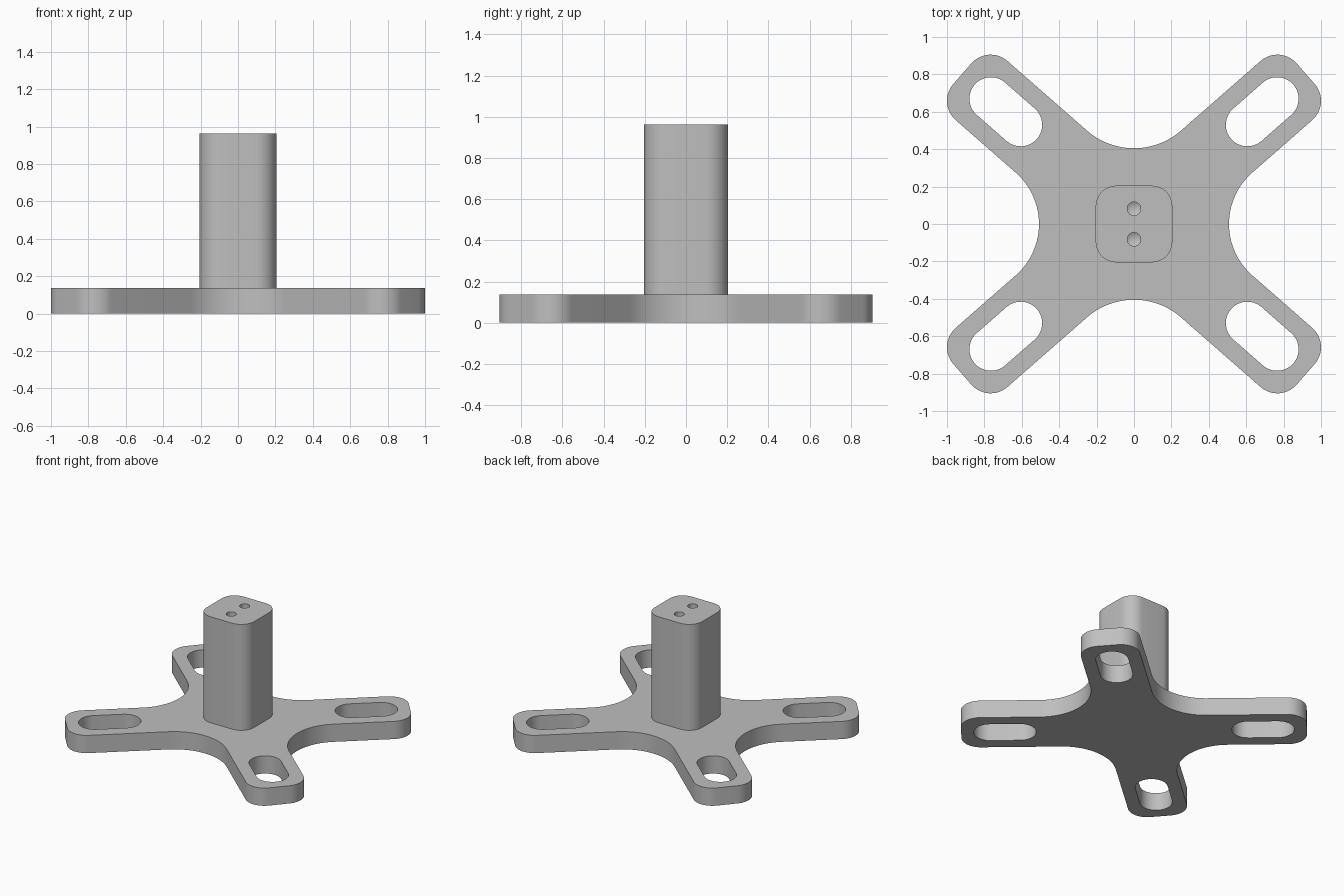
import bpy, bmesh
from math import radians, sin, cos, pi
from mathutils import Vector

if "Cube" in bpy.data.objects:
    bpy.data.objects.remove(bpy.data.objects["Cube"])

grey = bpy.data.materials.new("plain grey")
grey.use_nodes = True
grey.diffuse_color = (0.52, 0.52, 0.52, 1)
grey.node_tree.nodes["Principled BSDF"].inputs["Base Color"].default_value = grey.diffuse_color

ARM = radians(41.2)          # direction of the arms
HALF = 0.21                  # half width of an arm
REACH = 1.22                 # centre to arm end
THICK = 0.138                # plate thickness
TOP = 0.963                  # height of the post


def arc(centre, r, start, end, n=16):
    return [Vector((centre[0] + r * cos(t), centre[1] + r * sin(t)))
            for t in (start + (end - start) * i / n for i in range(n + 1))]


def on_arm(u, v):
    """Point u along the arm and v across it."""
    return (u * cos(ARM) - v * sin(ARM), u * sin(ARM) + v * cos(ARM))


def prism(name, outline, z0, z1, tip=0):
    """Extruded outline, with an optional pointed bottom."""
    bm = bmesh.new()
    base = bm.faces.new([bm.verts.new((p[0], p[1], z0)) for p in outline])
    up = bmesh.ops.extrude_face_region(bm, geom=[base], use_keep_orig=True)["geom"]
    bmesh.ops.translate(bm, verts=[g for g in up if isinstance(g, bmesh.types.BMVert)],
                        vec=(0, 0, z1 - z0))
    if tip:
        bmesh.ops.poke(bm, faces=[base])["verts"][0].co.z -= tip
    bmesh.ops.recalc_face_normals(bm, faces=bm.faces)
    mesh = bpy.data.meshes.new(name)
    bm.to_mesh(mesh)
    bm.free()
    mesh.materials.append(grey)
    obj = bpy.data.objects.new(name, mesh)
    bpy.context.collection.objects.link(obj)
    return obj


def cut(obj, cutters):
    """Subtract the cutters, remove them and smooth the round walls."""
    bpy.ops.object.select_all(action="DESELECT")
    bpy.context.view_layer.objects.active = obj
    obj.select_set(True)
    for c in cutters:
        c.hide_render = True
        mod = obj.modifiers.new("cut", "BOOLEAN")
        mod.operation, mod.solver, mod.object = "DIFFERENCE", "EXACT", c
        bpy.ops.object.modifier_apply(modifier=mod.name)
        bpy.data.objects.remove(c)
    bpy.ops.object.shade_smooth_by_angle(angle=radians(30))


# Base plate: one quarter of the outline, then mirrored
side_c = (0.508 - HALF) / (1 - sin(ARM))
back_c = (0.405 - HALF) / (1 - cos(ARM))
r = 0.137
quarter = arc((side_c, 0), side_c - 0.508, pi, pi / 2 + ARM)
quarter += arc(on_arm(REACH - r, r - HALF), r, ARM - pi / 2, ARM)
quarter += arc(on_arm(REACH - r, HALF - r), r, ARM, ARM + pi / 2)
quarter += arc((0, back_c), back_c - 0.405, ARM - pi / 2, -pi / 2)
half = quarter + [Vector((-p.x, p.y)) for p in reversed(quarter[:-1])]
plate = prism("base_plate", half + [-p for p in half[1:-1]], 0, THICK)

# Long slots near the arm ends
slot = arc(on_arm(1.017, 0), 0.115, ARM - pi / 2, ARM + pi / 2)
slot += arc(on_arm(0.805, 0), 0.115, ARM + pi / 2, ARM + 3 * pi / 2)
cut(plate, [prism("slot_cutter", [(p.x * sx, p.y * sy) for p in slot], -0.1, THICK + 0.1)
            for sx in (1, -1) for sy in (1, -1)])

# Upright post with rounded corners and two drilled holes
w, r = 0.205, 0.11
corners = []
for i, (sx, sy) in enumerate([(1, 1), (-1, 1), (-1, -1), (1, -1)]):
    corners += arc((sx * (w - r), sy * (w - r)), r, i * pi / 2, (i + 1) * pi / 2, 12)
post = prism("post", corners, THICK, TOP)
cut(post, [prism("drill_cutter", arc((0, y), 0.036, 0, 2 * pi, 32)[:-1], TOP - 0.3, TOP + 0.1, 0.02)
           for y in (-0.082, 0.082)])
